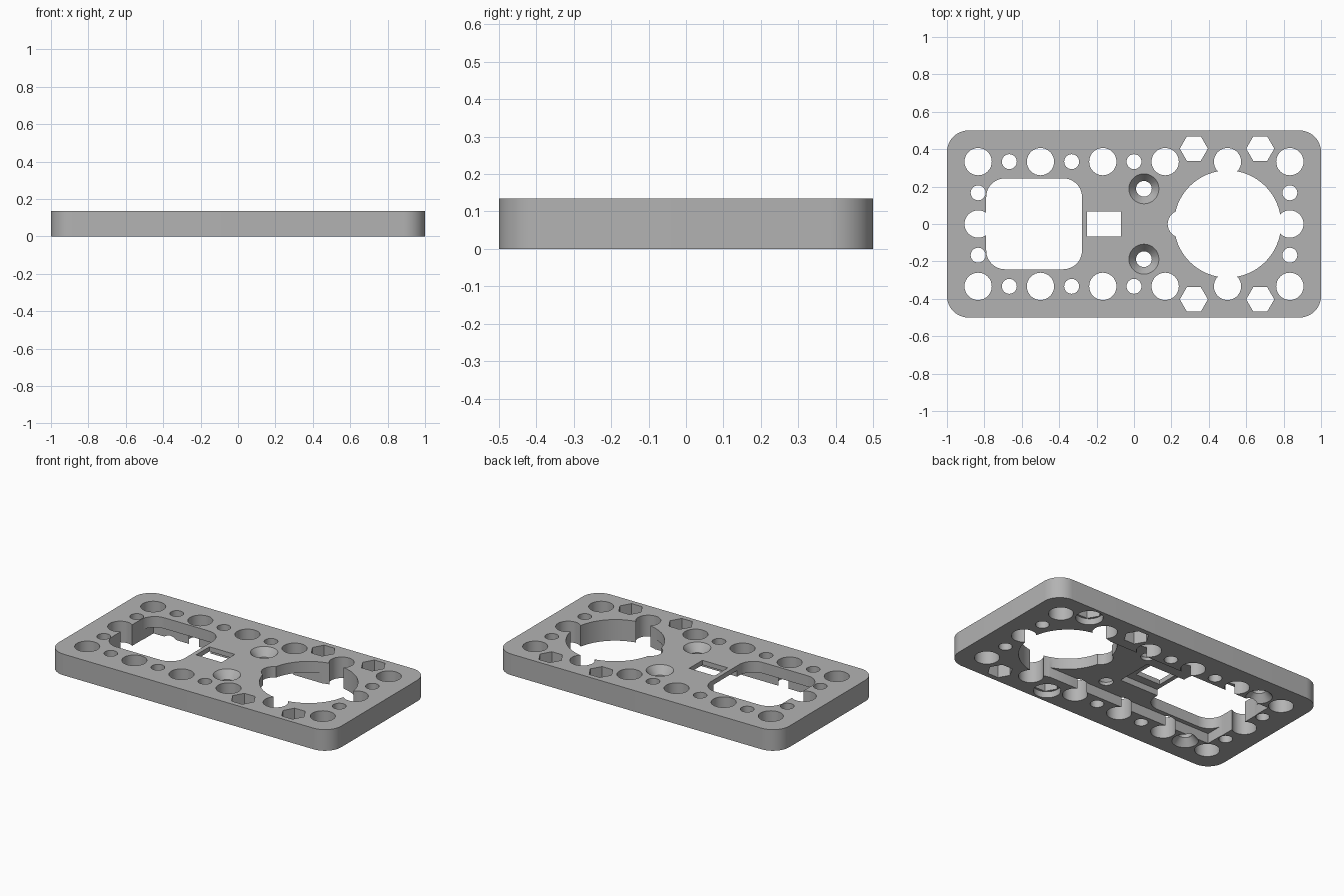
import bpy, bmesh, math

if "Cube" in bpy.data.objects:
    bpy.data.objects.remove(bpy.data.objects["Cube"], do_unlink=True)

H = 0.135          # plate thickness
POCKET = 0.065     # ceiling of the underside pocket
LOW, HIGH = -0.05, H + 0.05

grey = bpy.data.materials.new("plain_grey")
grey.use_nodes = True
colour = (0.45, 0.45, 0.45, 1)
grey.diffuse_color = colour
grey.node_tree.nodes["Principled BSDF"].inputs["Base Color"].default_value = colour


def ring(x, y, r, n):
    return [(x + r * math.cos(math.tau * i / n), y + r * math.sin(math.tau * i / n)) for i in range(n)]


def rounded(x0, x1, y0, y1, r, n=12):
    """Outline of a rectangle with rounded corners."""
    pts = []
    corners = [(x1 - r, y1 - r), (x0 + r, y1 - r), (x0 + r, y0 + r), (x1 - r, y0 + r)]
    for k, (cx, cy) in enumerate(corners):
        for i in range(n + 1):
            a = (k + i / n) * math.pi / 2
            pts.append((cx + r * math.cos(a), cy + r * math.sin(a)))
    return pts


def box(x0, x1, y0, y1):
    return [(x0, y0), (x1, y0), (x1, y1), (x0, y1)]


def loft(name, lower, upper, z0, z1):
    """Solid between two outlines with equal point counts."""
    bm = bmesh.new()
    a = [bm.verts.new((x, y, z0)) for x, y in lower]
    b = [bm.verts.new((x, y, z1)) for x, y in upper]
    bm.faces.new(a[::-1])
    bm.faces.new(b)
    for i in range(len(a)):
        j = (i + 1) % len(a)
        bm.faces.new((a[i], a[j], b[j], b[i]))
    mesh = bpy.data.meshes.new(name)
    bm.to_mesh(mesh)
    bm.free()
    mesh.materials.append(grey)
    ob = bpy.data.objects.new(name, mesh)
    bpy.context.collection.objects.link(ob)
    return ob


outline = rounded(-1, 1, -0.5, 0.5, 0.115)
plate = loft("mounting_plate", outline, outline, 0, H)
bpy.context.view_layer.objects.active = plate
plate.select_set(True)


def cut(lower, z0=LOW, z1=HIGH, upper=None):
    cutter = loft("cutter", lower, upper or lower, z0, z1)
    cutter.hide_render = True
    mod = plate.modifiers.new("cut", "BOOLEAN")
    mod.operation, mod.solver, mod.object = "DIFFERENCE", "EXACT", cutter
    bpy.ops.object.modifier_apply(modifier=mod.name)
    bpy.data.objects.remove(cutter, do_unlink=True)


# Underside pocket, with a deeper step around the small window
cut(box(-0.787, 0.5, -0.27, 0.27), LOW, POCKET)
cut(box(-0.4, 0.0, -0.12, 0.12), LOW, 0.105)

# Main openings: round, rounded rectangle and small window
cut(ring(0.5, 0, 0.286, 64))
cut(rounded(-0.79, -0.278, -0.242, 0.244, 0.1))
cut(box(-0.25, -0.07, -0.066, 0.068))
cut(ring(0.253, 0, 0.073, 32))

for side in (-1, 1):
    y = side / 3
    # Large and small holes in the long borders
    for k in range(6):
        cut(ring(-5 / 6 + k / 3, y, 0.073, 32))
    for k in range(3):
        cut(ring(-2 / 3 + k / 3, y, 0.04, 24))
    # Holes in the short borders
    cut(ring(side * 5 / 6, 0, 0.073, 32))
    for end in (-1, 1):
        cut(ring(end * 5 / 6, y / 2, 0.04, 24))
    # Hexagonal nut holes
    for x in (0.32, 0.675):
        cut(ring(x, side * 0.403, 0.075, 6))
    # Countersunk screw holes on top
    cut(ring(0.053, side * 0.188, 0.042, 32))
    cut(ring(0.053, side * 0.188, 0.042, 32), 0.085, H + 0.001, ring(0.053, side * 0.188, 0.081, 32))
    # Countersinks on the underside
    cut(ring(-2 / 3, y, 0.078, 32), -0.001, 0.045, ring(-2 / 3, y, 0.04, 32))

# Round counterbores under two of the nut holes
for x, y in ((0.675, 0.403), (0.32, -0.403)):
    cut(ring(x, y, 0.08, 32), LOW, 0.04)

bpy.ops.object.shade_smooth_by_angle(angle=math.radians(30))
